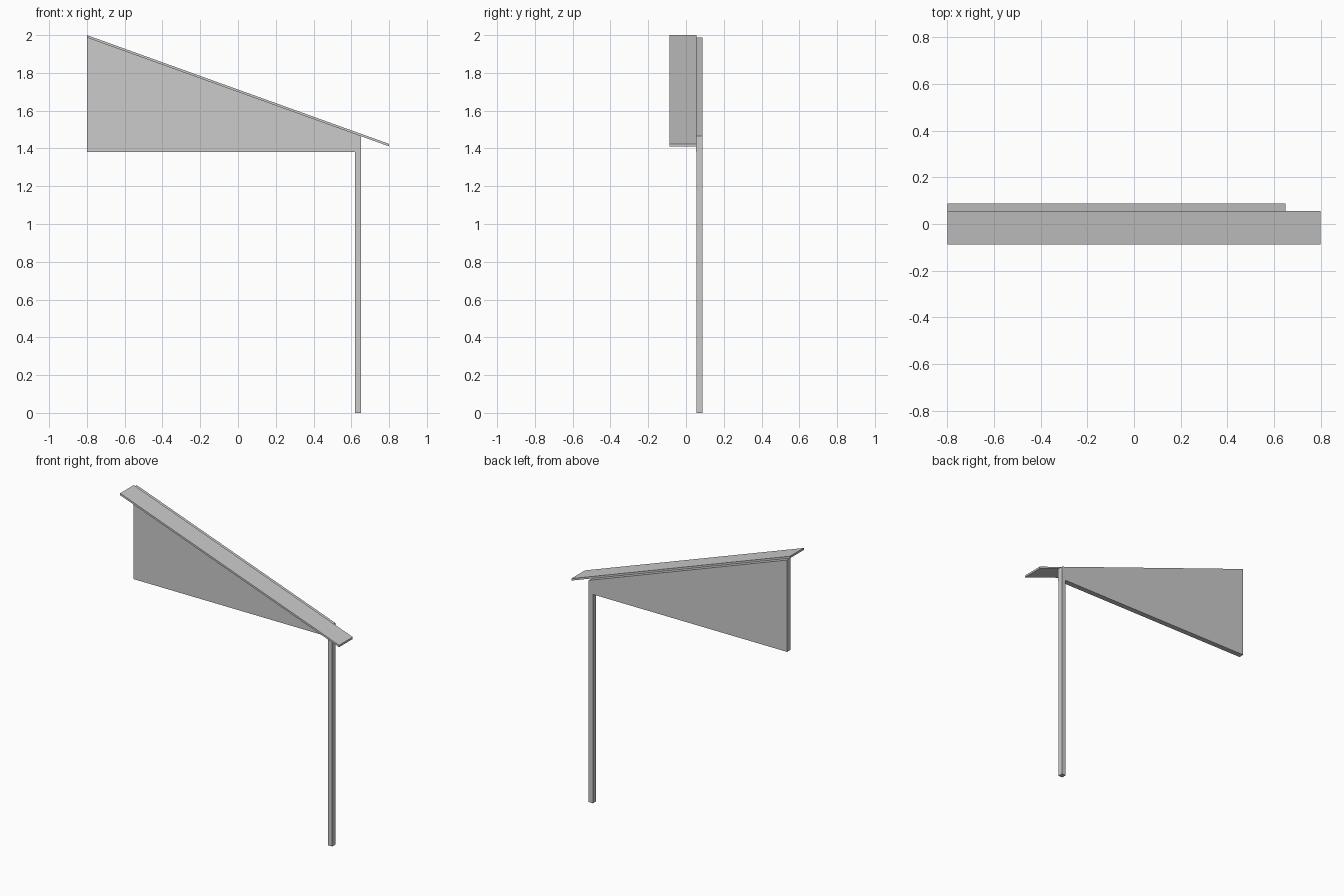
import bpy, bmesh

if "Cube" in bpy.data.objects:
    bpy.data.objects.remove(bpy.data.objects["Cube"])

SLOPE = (1.424 - 2.0) / 1.6
THICK = 0.013


def top(x):
    # height of the roof's upper face
    return 2.0 + SLOPE * (x + 0.8)


def under(x):
    return top(x) - THICK


def prism(name, profile, y0, y1):
    # extrude an x-z outline along y
    bm = bmesh.new()
    face = bm.faces.new([bm.verts.new((x, y0, z)) for x, z in profile])
    geom = bmesh.ops.extrude_face_region(bm, geom=[face])["geom"]
    verts = [g for g in geom if isinstance(g, bmesh.types.BMVert)]
    bmesh.ops.translate(bm, verts=verts, vec=(0, y1 - y0, 0))
    bmesh.ops.recalc_face_normals(bm, faces=bm.faces)
    mesh = bpy.data.meshes.new(name)
    bm.to_mesh(mesh)
    bm.free()
    obj = bpy.data.objects.new(name, mesh)
    bpy.context.collection.objects.link(obj)
    return obj


def under_roof(name, x0, x1, bottom, y0, y1):
    # upright part whose top follows the underside of the roof
    return prism(name, [(x0, bottom), (x1, bottom), (x1, under(x1)), (x0, under(x0))], y0, y1)


# sloping top board
prism("sloping_board", [(-0.8, under(-0.8)), (0.8, under(0.8)), (0.8, top(0.8)), (-0.8, top(-0.8))],
      -0.087, 0.055)

# tapered side panel with a thin facing that laps over the leg
under_roof("side_panel", -0.8, 0.62, 1.38, 0.055, 0.087)
under_roof("panel_facing", -0.8, 0.65, 1.38, 0.052, 0.055)

# leg
under_roof("leg", 0.62, 0.65, 0.0, 0.055, 0.087)
